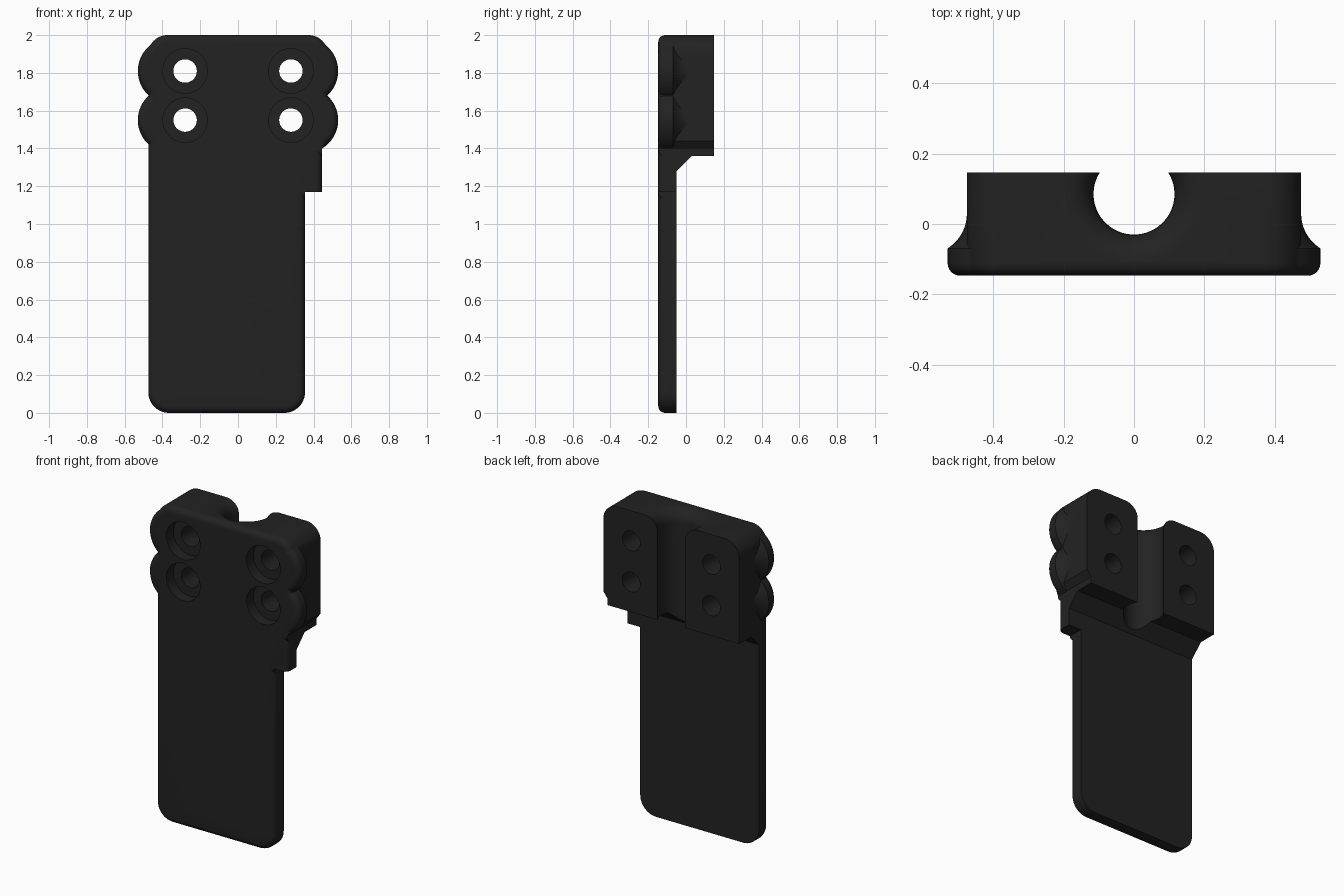
import bpy, bmesh, math
from mathutils import Matrix, Vector

if "Cube" in bpy.data.objects:
    bpy.data.objects.remove(bpy.data.objects["Cube"])

FRONT, BACK, SHEET = -0.147, 0.147, -0.05
FILLET = 0.036

black = bpy.data.materials.new("matte_black")
black.diffuse_color = (0.0160, 0.0160, 0.0160, 1)
black.use_nodes = True
black.node_tree.nodes["Principled BSDF"].inputs["Base Color"].default_value = black.diffuse_color


def loft(name, rings):
    """Closed solid from a list of equal-length point rings."""
    bm = bmesh.new()
    vr = [[bm.verts.new(p) for p in ring] for ring in rings]
    n = len(vr[0])
    for a, b in zip(vr, vr[1:]):
        for i in range(n):
            j = (i + 1) % n
            bm.faces.new((a[i], a[j], b[j], b[i]))
    bm.faces.new(vr[0])
    bm.faces.new(vr[-1])
    bmesh.ops.recalc_face_normals(bm, faces=bm.faces)
    me = bpy.data.meshes.new(name)
    bm.to_mesh(me)
    bm.free()
    me.materials.append(black)
    ob = bpy.data.objects.new(name, me)
    bpy.context.collection.objects.link(ob)
    return ob


def rounded_rect(x0, x1, z0, z1, radii, inset, y):
    """Ring in the xz plane; radii run bottom-left, bottom-right, top-right, top-left."""
    x0, x1, z0, z1 = x0 + inset, x1 - inset, z0 + inset, z1 - inset
    corners = [(x0, z0, 1, 1), (x1, z0, -1, 1), (x1, z1, -1, -1), (x0, z1, 1, -1)]
    ring = []
    for k, (x, z, sx, sz) in enumerate(corners):
        r = radii[k]
        steps = 12 if r else 0
        r = max(r - inset, 0.002) if r else 0
        for i in range(steps + 1):
            a = math.pi * (1 + k / 2) + (math.pi / 2) * i / max(steps, 1)
            ring.append((x + sx * r + r * math.cos(a), y, z + sz * r + r * math.sin(a)))
    return ring


def slab(name, x0, x1, z0, z1, radii, y1):
    """Rounded plate with a filleted front edge."""
    rings = []
    for i in range(7):
        a = math.pi / 2 * i / 6
        rings.append(rounded_rect(x0, x1, z0, z1, radii, FILLET * (1 - math.sin(a)),
                                  FRONT + FILLET * (1 - math.cos(a))))
    rings.append(rounded_rect(x0, x1, z0, z1, radii, 0, y1))
    return loft(name, rings)


def lathe(name, profile, centre, axis, n=64):
    """Solid of revolution from (radius, height) pairs about the y or z axis."""
    rings = []
    for r, h in profile:
        ring = []
        for i in range(n):
            a = 2 * math.pi * (i + 0.5) / n
            c, s = r * math.cos(a), r * math.sin(a)
            p = (c, h, s) if axis == 'Y' else (c, s, h)
            ring.append(Vector(p) + Vector(centre))
        rings.append(ring)
    return loft(name, rings)


def combine(target, other, operation):
    """Apply a boolean and discard the second solid."""
    mod = target.modifiers.new("cut", 'BOOLEAN')
    mod.operation, mod.solver, mod.object = operation, 'EXACT', other
    dg = bpy.context.evaluated_depsgraph_get()
    dg.update()
    me = bpy.data.meshes.new_from_object(target.evaluated_get(dg))
    target.modifiers.clear()
    target.data = me
    bpy.data.objects.remove(other)


# Thick mounting block with rounded top corners
body = slab("mounting_plate", -0.475, 0.475, 1.36, 2.0, (0, 0, 0.1, 0.1), BACK)

# Sloped relief under the right side of the block
relief = [(0.4825, 1.45), (0.445, 1.40), (0.445, 1.2), (0.6, 1.2), (0.6, 1.45)]
combine(body, loft("side_relief", [[(x, y, z) for x, z in relief] for y in (-0.3, 0.3)]),
        'DIFFERENCE')

# Long thin blade, side tab, and sloped web behind them
combine(body, slab("blade", -0.475, 0.355, 0, 1.6, (0.11, 0.11, 0, 0), SHEET), 'UNION')
combine(body, slab("side_tab", 0.2, 0.445, 1.17 - FILLET, 1.5, (0, 0, 0, 0), SHEET), 'UNION')
web = [(-0.1, 1.23), (SHEET, 1.28), (0.03, 1.36), (0.03, 1.42), (-0.1, 1.42)]
combine(body, loft("web", [[(x, y, z) for y, z in web] for x in (-0.475, 0.445)]), 'UNION')

# Square off the lower end of the tab
end = [(0.3551, 1.0), (0.6, 1.0), (0.6, 1.17), (0.3551, 1.17)]
combine(body, loft("tab_end", [[(x, y, z) for x, z in end] for y in (-0.3, 0.3)]),
        'DIFFERENCE')

# Side lobes: filleted front, concave flare into the block behind
R = 0.175
lobe = [(R - FILLET * (1 - math.sin(math.pi / 2 * i / 6)),
         FRONT + FILLET * (1 - math.cos(math.pi / 2 * i / 6))) for i in range(7)]
for i in range(9):
    y = -0.07 + 0.1 * i / 8
    lobe.append((0.12 + 0.118 - math.sqrt(0.118 ** 2 - (y - 0.03) ** 2), y))
for sx in (-1, 1):
    for z in (1.81, 1.55):
        combine(body, lathe("lobe", lobe, (sx * 0.355, 0, z), 'Y'), 'UNION')

# Vertical round channel in the back, flared at the top
channel = [(0.115, 1.2)]
for i in range(9):
    a = math.pi / 2 * i / 8
    channel.append((0.115 + 0.08 * (1 - math.cos(a)), 1.92 + 0.08 * math.sin(a)))
channel.append((0.195, 2.1))
combine(body, lathe("channel", channel, (0, 0.085, 0), 'Z'), 'DIFFERENCE')

# Counterbored screw holes
bore = [(0.118, -0.3), (0.118, FRONT + 0.07), (0.062, FRONT + 0.07), (0.062, 0.3)]
for sx in (-1, 1):
    for z in (1.81, 1.55):
        combine(body, lathe("screw_hole", bore, (sx * 0.28, 0, z), 'Y', 48), 'DIFFERENCE')

# Smooth shading with crisp edges
bpy.ops.object.select_all(action='DESELECT')
body.select_set(True)
bpy.context.view_layer.objects.active = body
bpy.ops.object.shade_smooth_by_angle(angle=math.radians(30))
